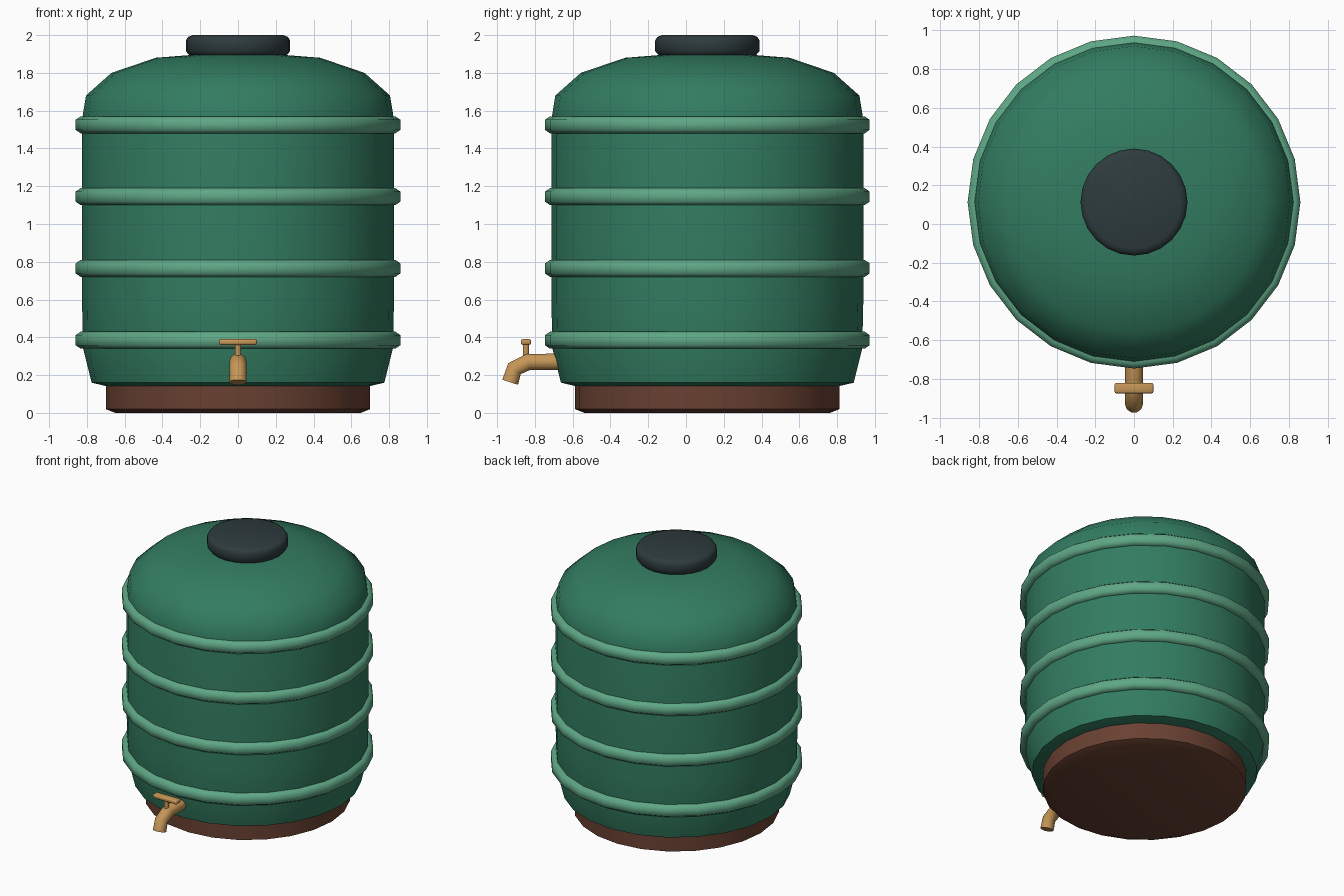
import bpy, bmesh, math
from mathutils import Vector

CENTRE_Y = 0.113

cube = bpy.data.objects.get("Cube")
if cube:
    bpy.data.objects.remove(cube, do_unlink=True)


def material(name, r, g, b):
    mat = bpy.data.materials.new(name)
    mat.diffuse_color = (r, g, b, 1)
    mat.use_nodes = True
    node = next(n for n in mat.node_tree.nodes if n.type == 'BSDF_PRINCIPLED')
    node.inputs["Base Color"].default_value = (r, g, b, 1)
    return mat


green = material("tank green", 0.032, 0.202, 0.118)
light_green = material("hoop light green", 0.114, 0.385, 0.235)
charcoal = material("lid charcoal", 0.027, 0.044, 0.047)
brown = material("base brown", 0.142, 0.052, 0.032)
brass = material("tap brass", 0.565, 0.305, 0.095)


def finish(bm, name, mat, angle=50):
    bmesh.ops.recalc_face_normals(bm, faces=bm.faces)
    mesh = bpy.data.meshes.new(name)
    bm.to_mesh(mesh)
    bm.free()
    mesh.materials.append(mat)
    obj = bpy.data.objects.new(name, mesh)
    bpy.context.collection.objects.link(obj)
    bpy.ops.object.select_all(action='DESELECT')
    obj.select_set(True)
    bpy.context.view_layer.objects.active = obj
    bpy.ops.object.shade_smooth_by_angle(angle=math.radians(angle))
    return obj


def skin(bm, rings, closed=False):
    """Join successive rings of vertices; cap both ends unless closed."""
    pairs = list(zip(rings, rings[1:]))
    if closed:
        pairs.append((rings[-1], rings[0]))
    else:
        bm.faces.new(rings[0])
        bm.faces.new(rings[-1])
    for a, b in pairs:
        for i in range(len(a)):
            j = (i + 1) % len(a)
            bm.faces.new((a[i], a[j], b[j], b[i]))


def lathe(name, profile, mat, sides=24, y=CENTRE_Y, closed=False, angle=50):
    bm = bmesh.new()
    turns = [math.tau * i / sides for i in range(sides)]
    rings = [[bm.verts.new((r * math.cos(t), y + r * math.sin(t), z)) for t in turns]
             for r, z in profile]
    skin(bm, rings, closed)
    return finish(bm, name, mat, angle)


def pipe(name, path, radius, mat, sides=10):
    """Mitred round tube along a path in the y-z plane."""
    bm = bmesh.new()
    pts = [Vector((0, y, z)) for y, z in path]
    rings = []
    for k, p in enumerate(pts):
        before = (p - pts[max(k - 1, 0)]).normalized()
        after = (pts[min(k + 1, len(pts) - 1)] - p).normalized()
        along = (before + after).normalized()
        across = Vector((1, 0, 0)).cross(along)
        turns = [math.tau * i / sides for i in range(sides)]
        rings.append([bm.verts.new(p + radius * (Vector((math.cos(t), 0, 0)) + across * math.sin(t)))
                      for t in turns])
    skin(bm, rings)
    return finish(bm, name, mat)


# Tank body with domed shoulder
lathe("tank", [(0.69, 0.14), (0.775, 0.16), (0.82, 0.34), (0.826, 0.6), (0.826, 1.55),
               (0.805, 1.68), (0.67, 1.80), (0.435, 1.88), (0.22, 1.897)], green)

# Reinforcing hoops
hoop = [(0.80, -0.045), (0.833, -0.045), (0.859, -0.027),
        (0.859, 0.027), (0.833, 0.045), (0.80, 0.045)]
for i in range(4):
    z = 0.385 + 0.38 * i
    lathe(f"hoop_{i + 1}", [(r, z + h) for r, h in hoop], light_green, closed=True, angle=60)

# Plinth and screw lid
lathe("base", [(0.65, 0), (0.70, 0.02), (0.70, 0.15)], brown)
lathe("lid", [(0.25, 1.885), (0.276, 1.915), (0.276, 1.972), (0.265, 1.99), (0.24, 2.0)], charcoal)

# Tap: bent spout, stem and cross handle
pipe("tap_spout", [(-0.6, 0.27), (-0.835, 0.27), (-0.908, 0.234), (-0.931, 0.162)], 0.046, brass)
lathe("tap_stem", [(0.017, 0.29), (0.017, 0.37)], brass, sides=10, y=-0.847)
bm = bmesh.new()
bmesh.ops.create_cube(bm, size=1)
for v in bm.verts:
    v.co = Vector((v.co.x * 0.2, v.co.y * 0.054 - 0.847, v.co.z * 0.03 + 0.375))
bmesh.ops.bevel(bm, geom=bm.edges[:], offset=0.009, segments=2, profile=0.5, affect='EDGES')
finish(bm, "tap_handle", brass)
